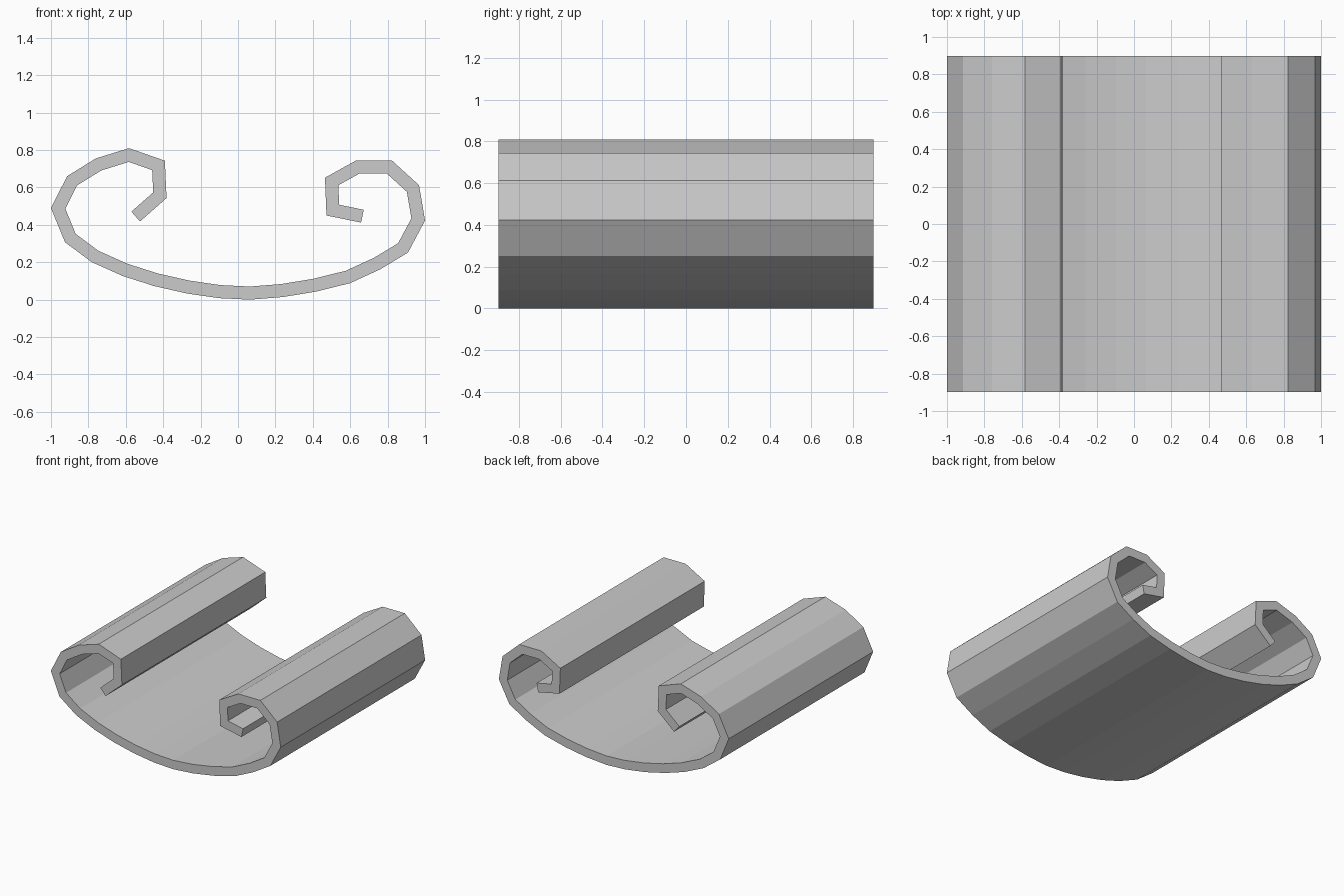
import bpy, bmesh
from mathutils import Vector

if "Cube" in bpy.data.objects:
    bpy.data.objects.remove(bpy.data.objects["Cube"])

THICK = 0.07
HALF = 0.897

# Outer side of the scroll, from left curl tip, under the bowl, to right curl tip (x, z)
OUTER = [Vector(p) for p in [
    (-.524, .418), (-.382, .543), (-.391, .743), (-.583, .81), (-.76, .755), (-.914, .66),
    (-1, .489), (-.925, .307), (-.781, .2), (-.615, .126), (-.449, .073), (-.273, .033),
    (-.1, .008), (.064, 0), (.24, .014), (.417, .043), (.599, .088), (.76, .162),
    (.909, .252), (1, .423), (.968, .612), (.823, .744), (.631, .744), (.465, .652),
    (.473, .45), (.658, .412)]]


def inset_path(pts, t):
    """Mitred offset of an open path to its left."""
    out = []
    for i, p in enumerate(pts):
        normals = []
        for a, b in ((i - 1, i), (i, i + 1)):
            if a >= 0 and b < len(pts):
                d = (pts[b] - pts[a]).normalized()
                normals.append(Vector((-d.y, d.x)))
        n = sum(normals, Vector((0, 0))).normalized()
        out.append(p + n * t / n.dot(normals[0]))
    return out


# Curled sheet: four rails joined by quads
inner = inset_path(OUTER, THICK)
bm = bmesh.new()
rails = [[bm.verts.new((p.x, y, p.y)) for p in path]
         for path, y in ((OUTER, -HALF), (OUTER, HALF), (inner, HALF), (inner, -HALF))]
for k in range(4):
    a, b = rails[k], rails[(k + 1) % 4]
    for i in range(len(a) - 1):
        bm.faces.new((a[i], a[i + 1], b[i + 1], b[i]))
# Curl tip ends
for i in (0, -1):
    bm.faces.new([r[i] for r in rails])
bmesh.ops.recalc_face_normals(bm, faces=bm.faces)

mesh = bpy.data.meshes.new("curled_sheet")
bm.to_mesh(mesh)
bm.free()
bpy.context.collection.objects.link(bpy.data.objects.new("curled_sheet", mesh))
